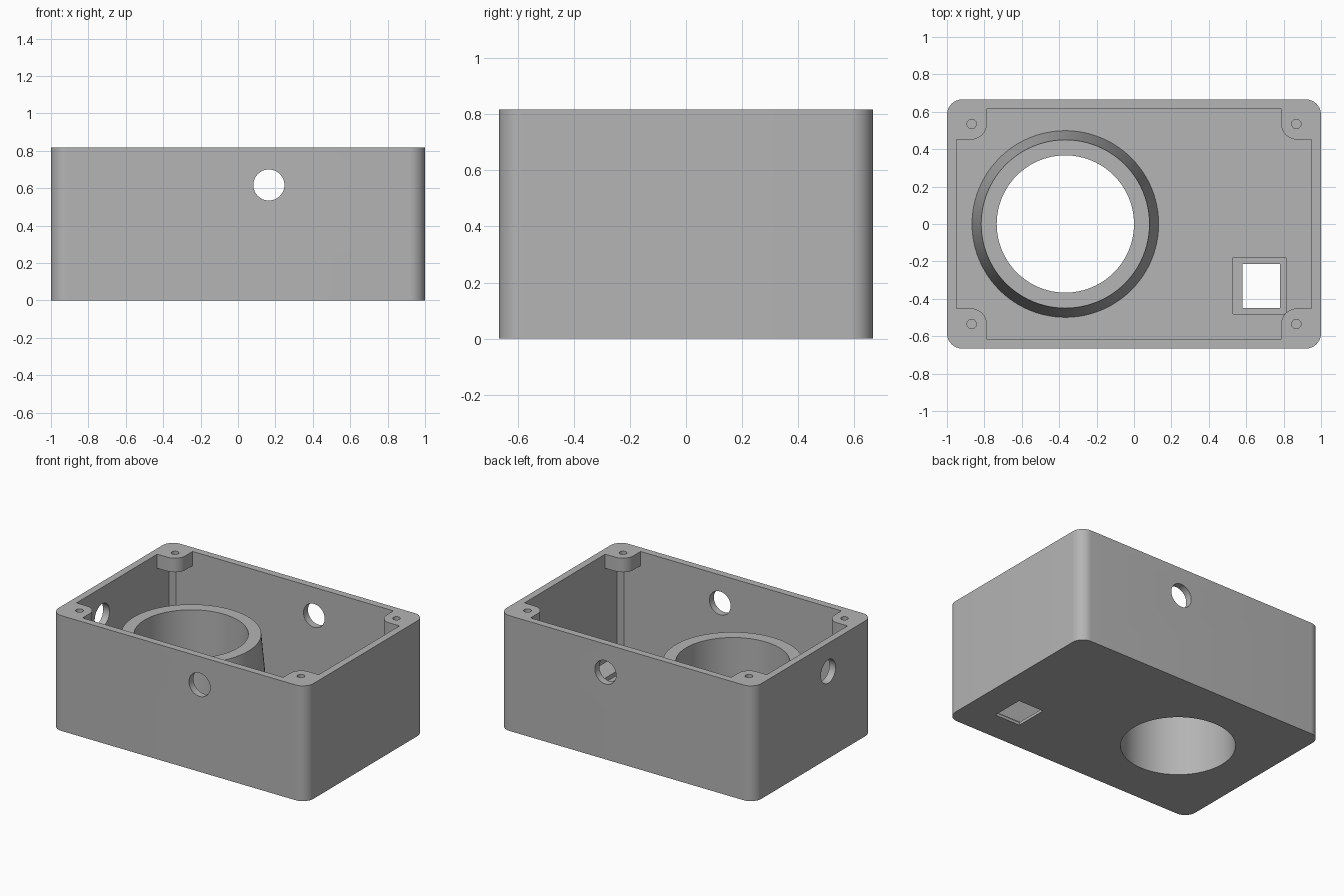
import bpy, bmesh
from math import sin, cos, pi, radians
from mathutils import Matrix

if "Cube" in bpy.data.objects:
    bpy.data.objects.remove(bpy.data.objects["Cube"], do_unlink=True)

# Overall sizes
LENGTH, WIDTH, HEIGHT = 2.0, 1.333, 0.817
WALL = 0.05
TAB_DEPTH = 0.1
PORT_Z = 0.617
SLEEVE_X = -0.367

grey = bpy.data.materials.new("grey_plastic")
grey.use_nodes = True
colour = (0.46, 0.46, 0.46, 1)
grey.diffuse_color = colour
grey.node_tree.nodes["Principled BSDF"].inputs["Base Color"].default_value = colour


def finish(name, bm):
    bmesh.ops.recalc_face_normals(bm, faces=bm.faces)
    mesh = bpy.data.meshes.new(name)
    bm.to_mesh(mesh)
    bm.free()
    mesh.materials.append(grey)
    obj = bpy.data.objects.new(name, mesh)
    bpy.context.collection.objects.link(obj)
    return obj


def prism(name, outline, z0, z1):
    """Extrude a closed xy outline from z0 to z1."""
    bm = bmesh.new()
    base = bm.faces.new([bm.verts.new((x, y, z0)) for x, y in outline])
    top = bmesh.ops.extrude_face_region(bm, geom=[base])["geom"]
    verts = [v for v in top if isinstance(v, bmesh.types.BMVert)]
    bmesh.ops.translate(bm, verts=verts, vec=(0, 0, z1 - z0))
    return finish(name, bm)


def arc(cx, cy, r, start, end, steps):
    angles = [radians(start + (end - start) * i / steps) for i in range(steps + 1)]
    return [(cx + r * cos(a), cy + r * sin(a)) for a in angles]


def rounded_rect(hx, hy, r, steps):
    points = []
    for i, (sx, sy) in enumerate([(1, 1), (-1, 1), (-1, -1), (1, -1)]):
        points += arc(sx * (hx - r), sy * (hy - r), r, 90 * i, 90 * i + 90, steps)
    return points


def box(name, x0, x1, y0, y1, z0, z1):
    return prism(name, [(x0, y0), (x1, y0), (x1, y1), (x0, y1)], z0, z1)


def cone(name, centre, r1, r2, depth, rotation=Matrix(), segments=64):
    bm = bmesh.new()
    bmesh.ops.create_cone(bm, cap_ends=True, segments=segments, radius1=r1,
                          radius2=r2, depth=depth,
                          matrix=Matrix.Translation(centre) @ rotation)
    return finish(name, bm)


def combine(target, tool, operation):
    """Apply a boolean and discard the tool."""
    tool.hide_render = True
    mod = target.modifiers.new(tool.name, "BOOLEAN")
    mod.operation = operation
    mod.solver = "EXACT"
    mod.object = tool
    bpy.context.view_layer.objects.active = target
    bpy.ops.object.modifier_apply(modifier=mod.name)
    bpy.data.objects.remove(tool, do_unlink=True)


# Open-topped case with rounded outside corners and chamfered inside corners
case = prism("enclosure_case", rounded_rect(LENGTH / 2, WIDTH / 2, 0.083, 12), 0, HEIGHT)
cavity = prism("cavity", rounded_rect(LENGTH / 2 - WALL, WIDTH / 2 - WALL, 0.033, 1),
               WALL, HEIGHT + 0.2)
combine(case, cavity, "DIFFERENCE")

# Screw tabs in the four top corners
for sx in (-1, 1):
    for sy in (-1, 1):
        outline = [(0.97, 0.452)] + arc(0.87, 0.535, 0.083, 270, 180, 10)
        outline += [(0.787, 0.635), (0.97, 0.635)]
        outline = [(sx * x, sy * y) for x, y in outline]
        combine(case, prism("screw_tab", outline, HEIGHT - TAB_DEPTH, HEIGHT), "UNION")
        hole = cone("screw_hole", (sx * 0.868, sy * 0.535, HEIGHT), 0.025, 0.025, 0.3,
                    segments=24)
        combine(case, hole, "DIFFERENCE")

# Tapered sleeve on the floor, bored through to the underside
z0, z1 = 0.04, 0.58
sleeve = cone("sleeve", (SLEEVE_X, 0, (z0 + z1) / 2), 0.5, 0.45, z1 - z0, segments=96)
combine(case, sleeve, "UNION")
combine(case, cone("bore", (SLEEVE_X, 0, 0.3), 0.367, 0.367, 1, segments=96), "DIFFERENCE")

# Rectangular window with a shallow recess around it inside
combine(case, box("recess", 0.53, 0.813, -0.48, -0.18, 0.02, 0.2), "DIFFERENCE")
combine(case, box("window", 0.58, 0.78, -0.448, -0.213, -0.1, 0.2), "DIFFERENCE")

# Round cable ports in the front, back and one end wall
for y in (-WIDTH / 2, WIDTH / 2):
    port = cone("long_wall_port", (0.165, y, PORT_Z), 0.083, 0.083, 0.2,
                Matrix.Rotation(pi / 2, 4, "X"), 48)
    combine(case, port, "DIFFERENCE")
port = cone("end_wall_port", (-LENGTH / 2, -0.165, PORT_Z), 0.083, 0.083, 0.2,
            Matrix.Rotation(pi / 2, 4, "Y"), 48)
combine(case, port, "DIFFERENCE")

# Smooth the rounded walls and keep the edges crisp
bpy.ops.object.select_all(action="DESELECT")
case.select_set(True)
bpy.context.view_layer.objects.active = case
bpy.ops.object.shade_smooth_by_angle(angle=radians(30))
